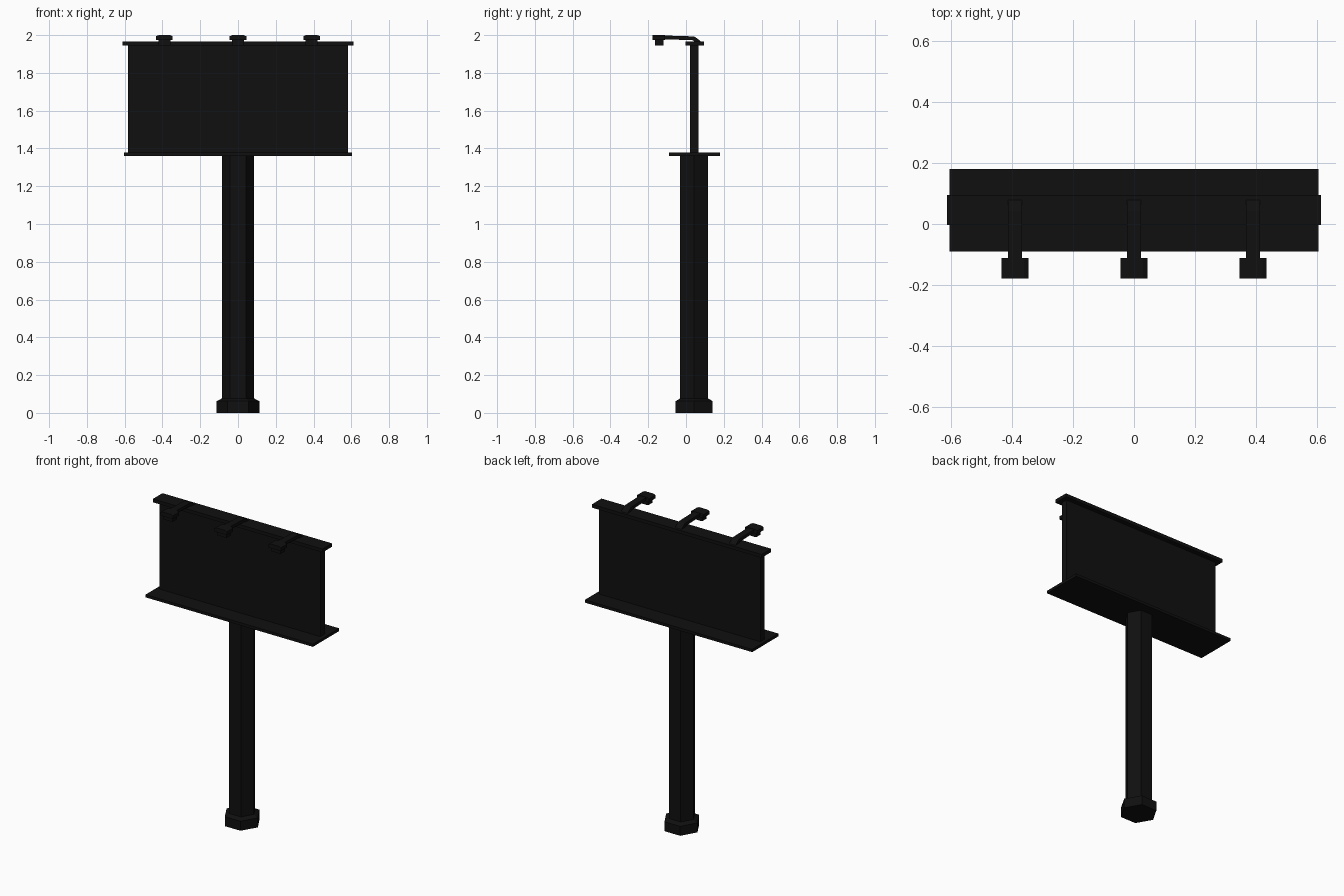
import bpy, bmesh, math

if "Cube" in bpy.data.objects:
    bpy.data.objects.remove(bpy.data.objects["Cube"])

mat = bpy.data.materials.new("black_metal")
mat.diffuse_color = (0.005, 0.005, 0.005, 1)
mat.use_nodes = True
mat.node_tree.nodes["Principled BSDF"].inputs["Base Color"].default_value = mat.diffuse_color
CY = 0.043


def finish(bm, name):
    bmesh.ops.recalc_face_normals(bm, faces=bm.faces[:])
    me = bpy.data.meshes.new(name)
    bm.to_mesh(me)
    bm.free()
    me.materials.append(mat)
    ob = bpy.data.objects.new(name, me)
    bpy.context.collection.objects.link(ob)
    return ob


def box(name, x0, x1, y0, y1, z0, z1):
    bm = bmesh.new()
    bmesh.ops.create_cube(bm, size=1)
    for v in bm.verts:
        v.co = (x1 if v.co.x > 0 else x0, y1 if v.co.y > 0 else y0, z1 if v.co.z > 0 else z0)
    return finish(bm, name)


def hex_stack(name, rings):
    # closed six-sided column through (radius, height) rings
    bm = bmesh.new()
    loops = [[bm.verts.new((r * math.cos(i * math.pi / 3), CY + r * math.sin(i * math.pi / 3), z))
              for i in range(6)] for r, z in rings]
    for a, b in zip(loops, loops[1:]):
        for i in range(6):
            j = (i + 1) % 6
            bm.faces.new((a[i], a[j], b[j], b[i]))
    bm.faces.new(loops[0][::-1])
    bm.faces.new(loops[-1])
    return finish(bm, name)


def prism(name, pts, direction):
    # extrude a planar outline along a vector
    bm = bmesh.new()
    face = bm.faces.new([bm.verts.new(p) for p in pts])
    geom = bmesh.ops.extrude_face_region(bm, geom=[face])["geom"]
    bmesh.ops.translate(bm, vec=direction, verts=[g for g in geom if isinstance(g, bmesh.types.BMVert)])
    return finish(bm, name)


# Post and foot
hex_stack("post", [(0.085, 0.05), (0.085, 1.362)])
hex_stack("post_foot", [(0.113, 0), (0.113, 0.062), (0.085, 0.077)])

# Walkway, sign panel and top cap
box("walkway", -0.604, 0.604, -0.09, 0.18, 1.36, 1.378)
box("sign_panel", -0.582, 0.582, 0.021, 0.065, 1.377, 1.947)
box("top_cap", -0.612, 0.612, -0.003, 0.095, 1.945, 1.967)

# Three overhanging lamps
arm = [(-0.115, 1.978), (-0.115, 1.998), (0.043, 1.993), (0.062, 1.98),
       (0.08, 1.966), (0.045, 1.966), (0.035, 1.973)]
head = [(-0.044, 1.973), (0.044, 1.973), (0.044, 1.994), (0.03, 2.0), (-0.03, 2.0), (-0.044, 1.994)]
for n, x in enumerate((-0.39, 0, 0.39), 1):
    prism(f"lamp_arm_{n}", [(x - 0.023, y, z) for y, z in arm], (0.046, 0, 0))
    prism(f"lamp_head_{n}", [(x + u, -0.178, z) for u, z in head], (0, 0.066, 0))
    box(f"lamp_lens_{n}", x - 0.032, x + 0.032, -0.164, -0.12, 1.946, 1.974)
